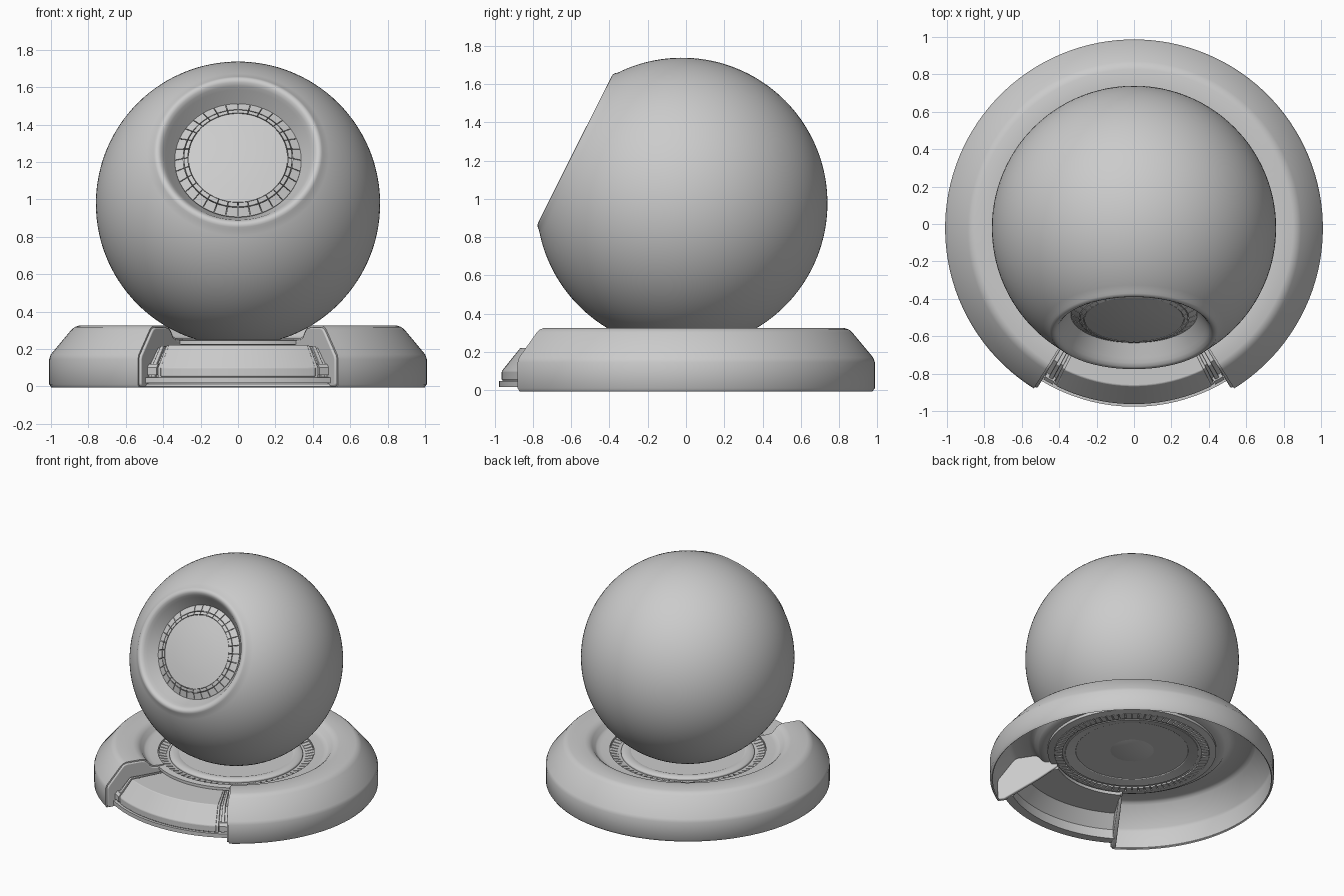
import bpy, bmesh, math
from mathutils import Vector

if "Cube" in bpy.data.objects:
    bpy.data.objects.remove(bpy.data.objects["Cube"], do_unlink=True)

grey = bpy.data.materials.new("plain grey")
grey.use_nodes = True
colour = (0.6, 0.6, 0.6, 1)
grey.diffuse_color = colour
grey.node_tree.nodes["Principled BSDF"].inputs["Base Color"].default_value = colour

BASE_Y = -0.023
RADIUS = 0.76
TILT = math.radians(63.4)


def lathe(name, profile, spans=((0, 360),), step=3, closed=True,
          centre=(0, BASE_Y, 0), tilt=0, bevel=0):
    """Sweep a (radius, height) profile through spans of degrees; 0 faces the front."""
    bm = bmesh.new()
    n = len(profile)
    for a0, a1 in spans:
        full = a1 - a0 >= 360
        count = max(1, round((a1 - a0) / step))
        rings = []
        for i in range(count if full else count + 1):
            a = math.radians(a0 + (a1 - a0) * i / count)
            rings.append([bm.verts.new((r * math.sin(a), -r * math.cos(a), z))
                          for r, z in profile])
        for i in range(count):
            p, q = rings[i], rings[(i + 1) % len(rings)]
            for j in range(n if closed else n - 1):
                k = (j + 1) % n
                bm.faces.new((p[j], p[k], q[k], q[j]))
        if closed and not full:
            bm.faces.new(rings[0])
            bm.faces.new(rings[-1])
    bmesh.ops.remove_doubles(bm, verts=bm.verts, dist=1e-5)
    bmesh.ops.recalc_face_normals(bm, faces=bm.faces)
    mesh = bpy.data.meshes.new(name)
    bm.to_mesh(mesh)
    bm.free()
    mesh.materials.append(grey)
    obj = bpy.data.objects.new(name, mesh)
    bpy.context.collection.objects.link(obj)
    obj.location = centre
    obj.rotation_euler.x = tilt
    if bevel:
        mod = obj.modifiers.new("soft edges", "BEVEL")
        mod.width = bevel
        mod.segments = 3
        mod.limit_method = "ANGLE"
        mod.angle_limit = math.radians(35)
    bpy.ops.object.select_all(action="DESELECT")
    obj.select_set(True)
    bpy.context.view_layer.objects.active = obj
    bpy.ops.object.shade_smooth_by_angle(angle=math.radians(35))
    return obj


def thicken(path, depth):
    """Close an open profile with a copy of itself pushed to its inner side."""
    inner = []
    for i, (r, z) in enumerate(path):
        before, after = Vector(path[max(i - 1, 0)]), Vector(path[min(i + 1, len(path) - 1)])
        along = (after - before).normalized()
        inner.append((r - along.y * depth, z + along.x * depth))
    return path + inner[::-1]


def teeth(count, gap):
    pitch = 360 / count
    return [(i * pitch + gap / 2, (i + 1) * pitch - gap / 2) for i in range(count)]


def mirrored(a0, a1):
    return [(a0, a1), (-a1, -a0)]


# Ball with a rounded lip and a sunken recess, turned about the tilted axis
ball_centre = (0, -0.021, 0.977)
edge = math.acos(0.606 / RADIUS)
arc = [math.pi + (edge - math.pi) * i / 56 for i in range(57)]
ball = [(RADIUS * abs(math.sin(t)), RADIUS * math.cos(t)) for t in arc]
ball[0] = (0, -RADIUS)
ball += [(0.450, 0.617), (0.440, 0.624), (0.428, 0.626), (0.415, 0.621),
         (0.401, 0.606), (0.388, 0.585), (0.338, 0.512), (0.25, 0.511), (0, 0.511)]
lathe("ball", ball, closed=False, centre=ball_centre, tilt=TILT)

# Segmented collar and lens in the recess
eye = dict(centre=ball_centre, tilt=TILT)
lathe("collar_outer_tiles", [(0.338, 0.5), (0.338, 0.518), (0.293, 0.539), (0.293, 0.5)],
      teeth(32, 0.7), **eye)
lathe("collar_inner_tiles", [(0.289, 0.5), (0.289, 0.541), (0.268, 0.549), (0.268, 0.5)],
      teeth(32, 0.7), **eye)
lathe("lens", [(0.265, 0.5), (0.265, 0.547), (0.18, 0.56), (0.09, 0.568), (0, 0.57)],
      closed=False, **eye)

# Thin hollow base shell, open at the front
skin = [(0.99, 0.0), (1.0, 0.012), (1.0, 0.145), (0.993, 0.165), (0.885, 0.295),
        (0.87, 0.308), (0.85, 0.315), (0.735, 0.315), (0.71, 0.31), (0.69, 0.295),
        (0.667, 0.265), (0.65, 0.253), (0.62, 0.248), (0.556, 0.246)]
lathe("base_shell", thicken(skin, -0.01), [(32, 328)])

# Solid end walls closing the shell beside the opening
end_wall = skin + [(0.556, 0.2), (0.70, 0.12), (0.95, 0.0)]
lathe("shell_ends", end_wall, mirrored(31.2, 33.2), bevel=0.008)

# Front segment: carrier, trim and raised cover
carrier = [(0.954, 0.018), (0.954, 0.048), (0.92, 0.05), (0.92, 0.10), (0.825, 0.205),
           (0.55, 0.205), (0.55, 0.18), (0.81, 0.18), (0.89, 0.09), (0.89, 0.018)]
lathe("front_carrier", carrier, [(-32, 32)])


def plate(lift, low, inner):
    return [(0.93 + lift, low), (0.93 + lift, 0.10), (0.832 + lift, 0.212 + lift),
            (inner, 0.212 + lift), (inner, 0.195), (0.82, 0.195), (0.91, 0.09), (0.91, low)]


lathe("front_trim", plate(0.006, 0.046, 0.57), [(-27.3, 27.3)], bevel=0.004)
lathe("front_cover", plate(0.01, 0.053, 0.59), [(-26.2, 26.2)], bevel=0.005)
lathe("side_rails", plate(0.004, 0.03, 0.57), mirrored(28.3, 29.8), bevel=0.003)
lathe("rail_clamps", [(0.942, 0.06), (0.942, 0.10), (0.925, 0.12), (0.90, 0.12), (0.90, 0.06)],
      mirrored(27.5, 31))

# Floor lip, sloping toothed ring and stepped pedestal under the ball
lathe("floor_lip", [(0.60, 0.225), (0.60, 0.246), (0.552, 0.25), (0.552, 0.215)])
lathe("tooth_backing", [(0.56, 0.228), (0.56, 0.242), (0.46, 0.226), (0.46, 0.216)])
lathe("ring_teeth", [(0.55, 0.214), (0.55, 0.247), (0.495, 0.234), (0.495, 0.208)],
      teeth(72, 1.0))
lathe("pedestal_ring", [(0.475, 0.212), (0.475, 0.24), (0.455, 0.252), (0.42, 0.252),
                        (0.40, 0.245), (0.40, 0.228)], bevel=0.004)
lathe("pedestal_disc", [(0, 0.233), (0.41, 0.233), (0.41, 0.247), (0, 0.247)], closed=False)
